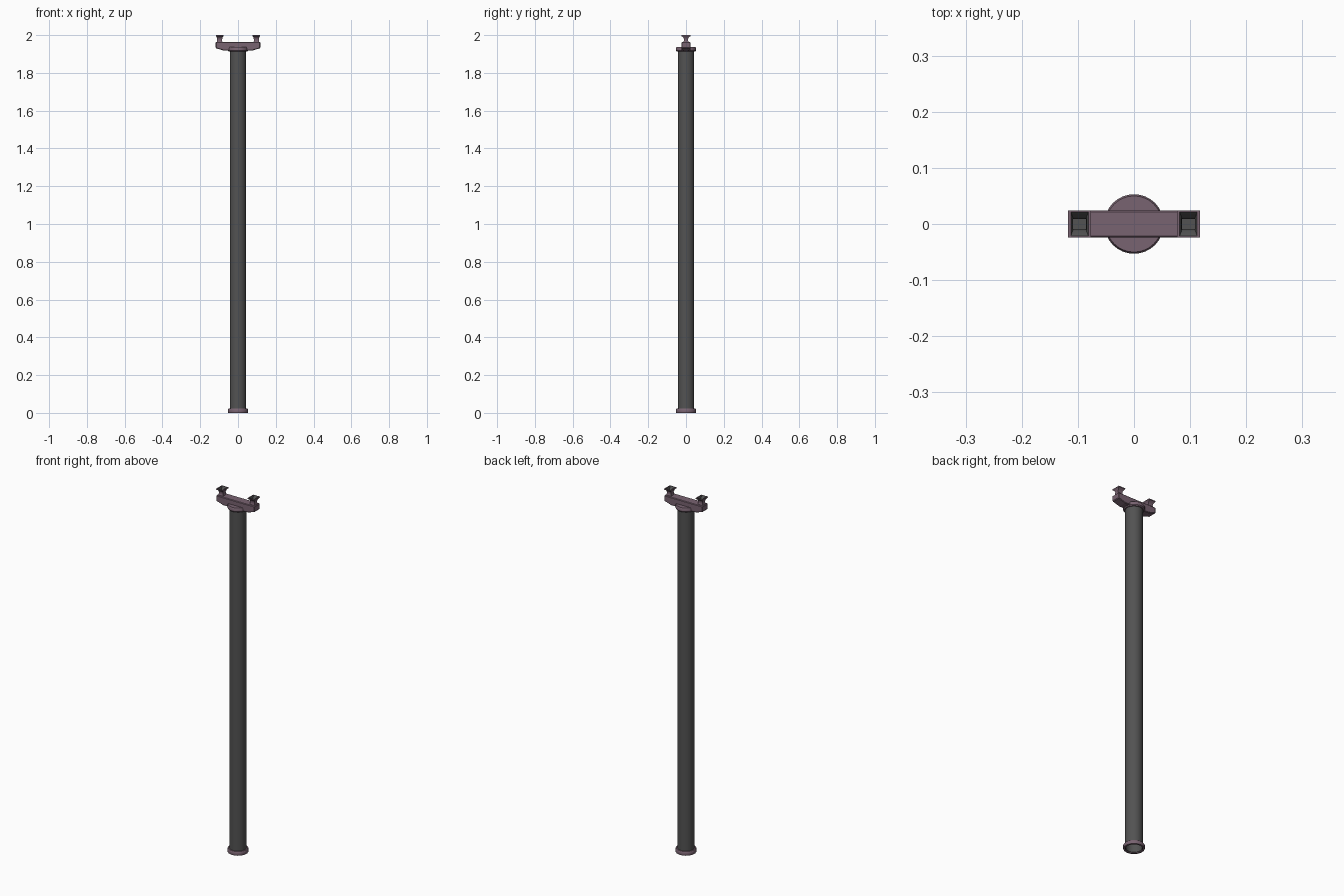
import bpy, bmesh, math

if "Cube" in bpy.data.objects:
    bpy.data.objects.remove(bpy.data.objects["Cube"])


def material(name, rgb):
    m = bpy.data.materials.new(name)
    m.diffuse_color = (*rgb, 1)
    m.use_nodes = True
    m.node_tree.nodes["Principled BSDF"].inputs["Base Color"].default_value = m.diffuse_color
    return m


GREY = material("dark grey", (0.085, 0.085, 0.085))
MAUVE = material("dull mauve", (0.19, 0.125, 0.165))


def loft(name, rings, mats, cap=True, closed=False, dark_from=None):
    """Skin a list of point rings; bands from dark_from on use material 1."""
    bm = bmesh.new()
    loops = [[bm.verts.new(p) for p in r] for r in rings]
    n = len(rings[0])
    pairs = list(zip(loops, loops[1:]))
    if closed:
        pairs.append((loops[-1], loops[0]))
    for k, (a, b) in enumerate(pairs):
        for i in range(n):
            j = (i + 1) % n
            f = bm.faces.new((a[i], a[j], b[j], b[i]))
            f.material_index = int(dark_from is not None and k >= dark_from)
    if cap and not closed:
        bm.faces.new(loops[0][::-1])
        f = bm.faces.new(loops[-1])
        f.material_index = int(dark_from is not None)
    bmesh.ops.recalc_face_normals(bm, faces=bm.faces)
    me = bpy.data.meshes.new(name)
    bm.to_mesh(me)
    bm.free()
    for m in mats:
        me.materials.append(m)
    ob = bpy.data.objects.new(name, me)
    bpy.context.collection.objects.link(ob)
    return ob


def smooth(ob):
    bpy.ops.object.select_all(action='DESELECT')
    ob.select_set(True)
    bpy.context.view_layer.objects.active = ob
    bpy.ops.object.shade_smooth_by_angle(angle=math.radians(35))


def circle(r, z, n=32):
    return [(r * math.cos(2 * math.pi * i / n), r * math.sin(2 * math.pi * i / n), z)
            for i in range(n)]


def rect(cx, hx, hy, z):
    return [(cx - hx, -hy, z), (cx + hx, -hy, z), (cx + hx, hy, z), (cx - hx, hy, z)]


def lathe(name, profile, mat, **kw):
    ob = loft(name, [circle(r, z) for r, z in profile], [mat], **kw)
    smooth(ob)
    return ob


# Hollow pole, open at the bottom
lathe("pole", [(0.0405, 1.91), (0.0405, 0.004), (0.0435, 0.004), (0.0435, 1.92)], GREY)

# Foot ring
lathe("foot_ring", [(0.043, 0.0), (0.052, 0.0), (0.053, 0.002), (0.053, 0.017),
                    (0.050, 0.022), (0.043, 0.022)], MAUVE, closed=True)

# Round collar under the crossbar
lathe("top_collar", [(0.043, 1.913), (0.049, 1.913), (0.053, 1.918), (0.053, 1.932),
                     (0.050, 1.937), (0.020, 1.937)], MAUVE)

# Crossbar: side profile with tapered underside, extruded in y
profile = [(-0.118, 1.931), (-0.075, 1.918), (0.075, 1.918), (0.118, 1.931),
           (0.118, 1.963), (-0.118, 1.963)]
bar = loft("crossbar", [[(x, y, z) for x, z in profile] for y in (-0.0245, 0.0245)], [MAUVE])
bev = bar.modifiers.new("edge bevel", 'BEVEL')
bev.width = 0.003
bev.segments = 1

# Two flared, hollow rail clips
for side, cx in (("left", -0.097), ("right", 0.097)):
    sections = [(0.016, 0.015, 1.961), (0.0135, 0.012, 1.967), (0.0135, 0.011, 1.980),
                (0.0155, 0.015, 1.988), (0.0205, 0.0245, 1.995), (0.0205, 0.0245, 2.0),
                (0.0155, 0.0215, 2.0), (0.0125, 0.013, 1.991), (0.0115, 0.009, 1.982),
                (0.0115, 0.009, 1.966)]
    clip = loft(side + "_rail_clip", [rect(cx, *s) for s in sections],
                [MAUVE, GREY], dark_from=6)
    smooth(clip)
